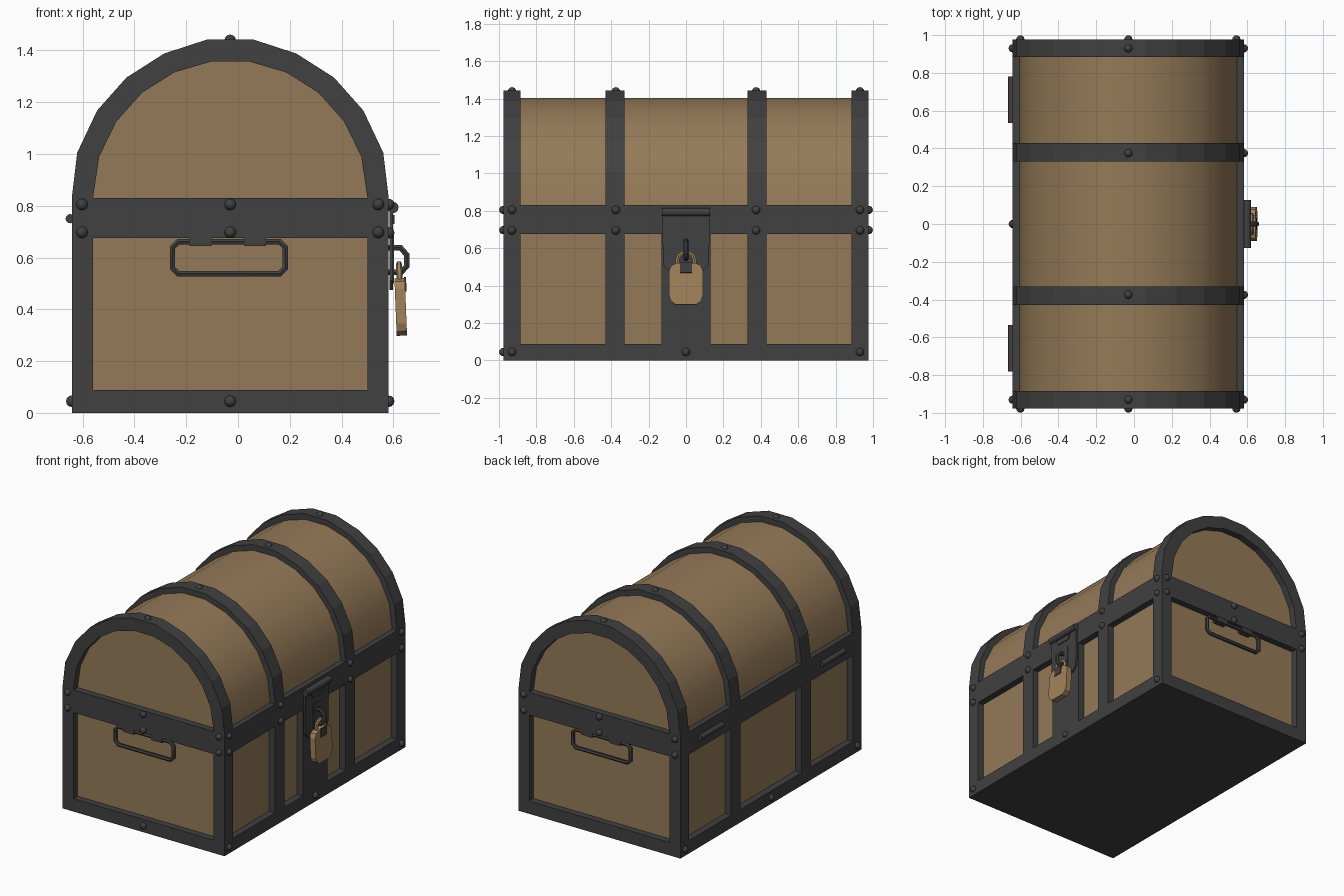
import bpy, bmesh, math
from mathutils import Vector, Matrix

if "Cube" in bpy.data.objects:
    bpy.data.objects.remove(bpy.data.objects["Cube"])

CX = -0.03            # body centre in x
HX, HY = 0.612, 0.977  # outer half width / half length
REC = 0.045           # panel recess
Z_BASE, Z_MID0, Z_MID1 = 0.088, 0.676, 0.83


def mat(name, rgb):
    m = bpy.data.materials.new(name)
    m.diffuse_color = (*rgb, 1)
    m.use_nodes = True
    m.node_tree.nodes["Principled BSDF"].inputs["Base Color"].default_value = m.diffuse_color
    return m


WOOD = mat("wood_brown", (0.30, 0.195, 0.098))
IRON = mat("dark_iron", (0.052, 0.052, 0.052))
BRASS = mat("padlock_brass", (0.36, 0.225, 0.105))


def finish(name, bm, material, smooth=None):
    bmesh.ops.recalc_face_normals(bm, faces=bm.faces)
    me = bpy.data.meshes.new(name)
    bm.to_mesh(me)
    bm.free()
    me.materials.append(material)
    ob = bpy.data.objects.new(name, me)
    bpy.context.collection.objects.link(ob)
    if smooth:
        bpy.ops.object.select_all(action='DESELECT')
        ob.select_set(True)
        bpy.context.view_layer.objects.active = ob
        bpy.ops.object.shade_smooth_by_angle(angle=math.radians(smooth))
    return ob


def box(bm, x0, x1, y0, y1, z0, z1):
    m = Matrix.Translation(((x0 + x1) / 2, (y0 + y1) / 2, (z0 + z1) / 2))
    bmesh.ops.create_cube(bm, size=1, matrix=m @ Matrix.Diagonal((abs(x1 - x0), abs(y1 - y0), z1 - z0, 1)))


def extrude(bm, pts, vec):
    f = bm.faces.new([bm.verts.new(p) for p in pts])
    r = bmesh.ops.extrude_face_region(bm, geom=[f])
    bmesh.ops.translate(bm, vec=vec, verts=[v for v in r["geom"] if isinstance(v, bmesh.types.BMVert)])


def tube(name, pts, radius, material, cyclic=False):
    cu = bpy.data.curves.new(name, 'CURVE')
    cu.dimensions = '3D'
    cu.bevel_depth, cu.bevel_resolution, cu.use_fill_caps = radius, 1, True
    s = cu.splines.new('POLY')
    s.points.add(len(pts) - 1)
    for p, c in zip(s.points, pts):
        p.co = (*c, 1)
    s.use_cyclic_u = cyclic
    tmp = bpy.data.objects.new(name + "_curve", cu)
    bpy.context.collection.objects.link(tmp)
    me = bpy.data.meshes.new_from_object(tmp.evaluated_get(bpy.context.evaluated_depsgraph_get()))
    bpy.data.objects.remove(tmp)
    bm = bmesh.new()
    bm.from_mesh(me)
    return finish(name, bm, material, 50)


# Arch profiles: half outline mirrored about the centre
def arch(half):
    return [(CX - x, z) for x, z in half] + [(CX + x, z) for x, z in reversed(half)]


outer_h = [(.612, .83), (.591, 1.005), (.514, 1.168), (.401, 1.295), (.255, 1.388), (.089, 1.442)]
inner_h = [(.530, .83), (.506, .99), (.440, 1.125), (.340, 1.237), (.216, 1.315), (.073, 1.357)]
wood_h = [(a[0] * .55 + b[0] * .45, a[1] * .55 + b[1] * .45) for a, b in zip(outer_h, inner_h)]
OUTER, INNER, LID = arch(outer_h), arch(inner_h), arch(wood_h)

# Wooden box and lid
bm = bmesh.new()
box(bm, CX - HX + REC, CX + HX - REC, -HY + REC, HY - REC, .02, .82)
finish("wood_box", bm, WOOD)
bm = bmesh.new()
extrude(bm, [(x, -HY + REC, z) for x, z in LID], (0, 2 * (HY - REC), 0))
finish("wood_lid", bm, WOOD, 35)

# Iron bands around the base and the rim
for name, z0, z1 in (("base_band", 0, Z_BASE), ("rim_band", Z_MID0, Z_MID1)):
    bm = bmesh.new()
    box(bm, CX - HX, CX + HX, -HY, HY, z0, z1)
    finish(name, bm, IRON)

# Posts, side straps and lid arches
for sy, end in ((-1, "front"), (1, "back")):
    bm = bmesh.new()
    for sx in (-1, 1):
        box(bm, CX + sx * .53, CX + sx * HX, sy * .885, sy * HY, Z_BASE, Z_MID0)
        box(bm, CX + sx * .53, CX + sx * HX, sy * .33, sy * .43, Z_BASE, Z_MID0)
    finish(end + "_posts", bm, IRON)
    for name, inn, y0, y1 in (("end_arch", INNER, .885, HY), ("middle_arch", LID, .33, .43)):
        bm = bmesh.new()
        for i in range(len(OUTER) - 1):
            q = [OUTER[i], OUTER[i + 1], inn[i + 1], inn[i]]
            extrude(bm, [(x, sy * y0, z) for x, z in q], (0, sy * (y1 - y0), 0))
        bmesh.ops.remove_doubles(bm, verts=bm.verts, dist=1e-4)
        # drop the inner walls between neighbouring segments
        walls = [f for f in bm.faces if all(len(e.link_faces) > 2 for e in f.edges)]
        bmesh.ops.delete(bm, geom=walls, context='FACES_ONLY')
        finish(end + "_" + name, bm, IRON)

# Lock plate between the middle straps
XF = CX + HX
bm = bmesh.new()
box(bm, XF - REC, XF, -.132, .132, Z_BASE, Z_MID0)
finish("lock_plate", bm, IRON)

# Rivets
spots = []
for y in (-.93, .93):
    spots += [(XF, y, .805), (XF, y, .695), (XF, y, .045), (CX - HX, y, .045)]
for y in (-.375, .375):
    spots += [(XF, y, .805), (XF, y, .695)]
spots += [(XF, 0, .045), (CX - HX, 0, .045), (CX, -HY, .045)]
spots += [(CX, y, 1.439) for y in (-.93, -.375, .375, .93)]
spots += [(CX + x, y, z) for x in (-.572, 0, .572) for y in (-HY, HY) for z in (.805, .697)]
bm = bmesh.new()
for p in spots:
    bmesh.ops.create_uvsphere(bm, u_segments=12, v_segments=8, radius=.022, matrix=Matrix.Translation(p))
finish("rivets", bm, IRON, 50)


def barrel(bm, x, y0, y1, z, r):
    m = Matrix.Translation((x, (y0 + y1) / 2, z)) @ Matrix.Rotation(math.pi / 2, 4, 'X')
    bmesh.ops.create_cone(bm, cap_ends=True, segments=12, radius1=r, radius2=r, depth=abs(y1 - y0), matrix=m)


# Back hinges
bm = bmesh.new()
for s in (-1, 1):
    barrel(bm, CX - HX - .006, s * .535, s * .78, .75, .018)
finish("back_hinges", bm, IRON, 40)

# End handles with their brackets
for sy, end in ((-1, "front"), (1, "back")):
    x0, x1, z0, z1, c, y = CX - .223, CX + .213, .538, .661, .022, sy * (HY - .018)
    ring = [(x0 + c, z0), (x1 - c, z0), (x1, z0 + c), (x1, z1 - c),
            (x1 - c, z1), (x0 + c, z1), (x0, z1 - c), (x0, z0 + c)]
    tube(end + "_handle", [(x, y, z) for x, z in ring], .013, IRON, True)
    bm = bmesh.new()
    for x in (-.115, .097):
        box(bm, CX + x - .042, CX + x + .042, sy * (HY - .05), sy * (HY - .002), .645, .68)
    finish(end + "_handle_brackets", bm, IRON)

# Hasp: hinge barrel, hanging strap, small tab
bm = bmesh.new()
barrel(bm, XF + .016, -.128, .128, .793, .022)
half = [(.128, .79), (.122, .51), (.09, .475)]
extrude(bm, [(XF + .003, y, z) for y, z in half + [(-y, z) for y, z in reversed(half)]], (.013, 0, 0))
tab = [(.07, .765), (.05, .73), (-.05, .73), (-.07, .765)]
extrude(bm, [(XF + .016, y, z) for y, z in tab], (.006, 0, 0))
box(bm, XF + .014, XF + .02, -.042, .042, .50, .685)
finish("hasp", bm, IRON, 40)
tube("staple", [(x, 0, z) for x, z in
     ((.58, .638), (.628, .638), (.652, .61), (.652, .567), (.63, .543), (.58, .543))], .013, IRON)

# Padlock, tilted slightly outwards at the bottom
tilt = Matrix.Translation((.624, 0, .52)) @ Matrix.Rotation(math.radians(-2.3), 4, 'Y')
bm = bmesh.new()
half = [(.05, 0), (.078, -.012), (.09, -.04), (.09, -.175), (.08, -.205), (.055, -.222)]
extrude(bm, [(-.02, y, z) for y, z in half + [(-y, z) for y, z in reversed(half)]], (.04, 0, 0))
finish("padlock_body", bm, BRASS).matrix_world = tilt
arc = [(0, .045, -.02)] + [(0, .045 * math.cos(a), .02 + .035 * math.sin(a))
       for a in (i * math.pi / 6 for i in range(7))] + [(0, -.045, -.02)]
tube("padlock_shackle", arc, .012, BRASS).matrix_world = tilt
bm = bmesh.new()
box(bm, .018, .025, -.032, .032, -.052, .004)
finish("padlock_key_plate", bm, IRON).matrix_world = tilt
